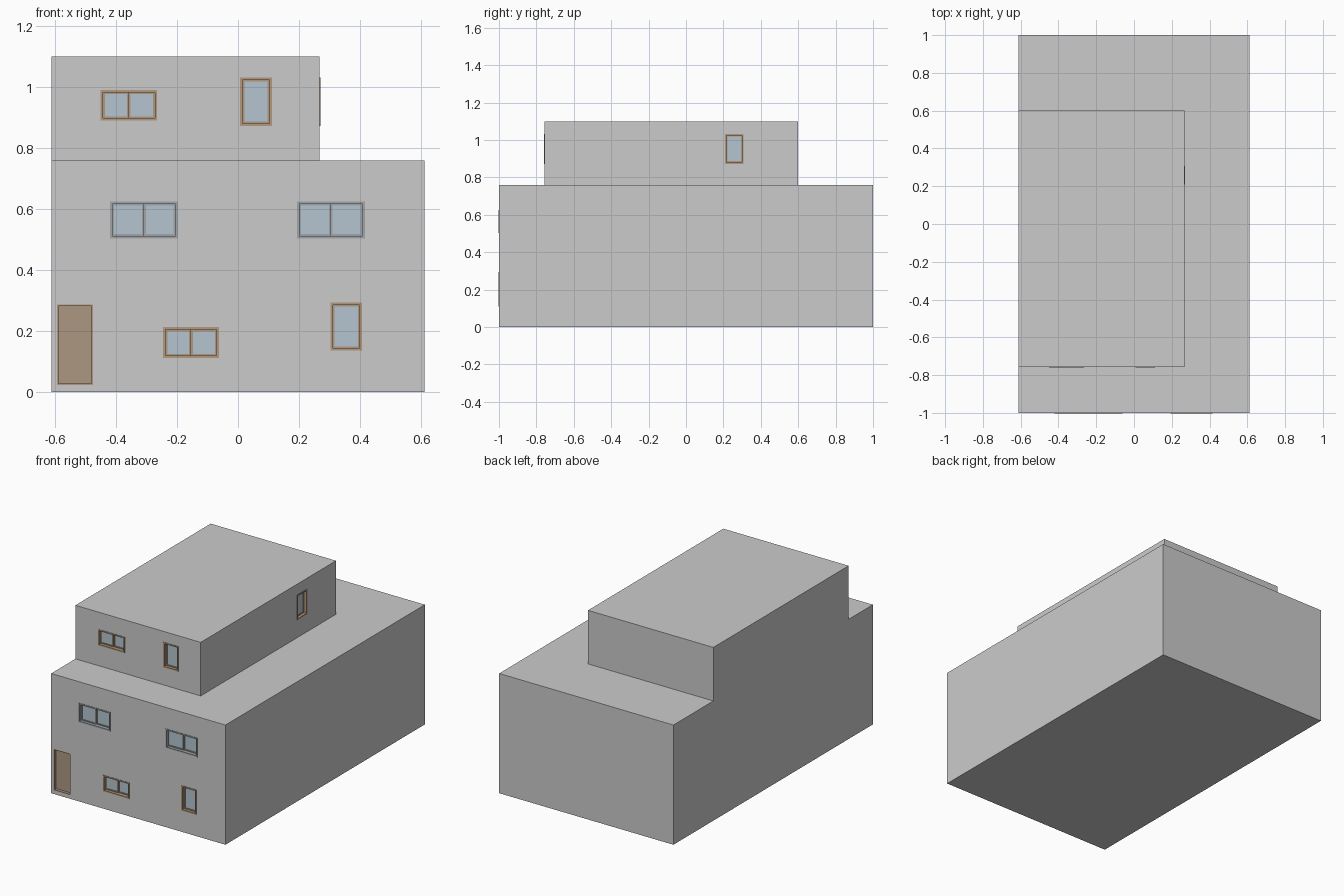
import bpy, bmesh
from mathutils import Vector

if "Cube" in bpy.data.objects:
    bpy.data.objects.remove(bpy.data.objects["Cube"])


def material(name, rgb):
    m = bpy.data.materials.new(name)
    m.diffuse_color = (*rgb, 1)
    m.use_nodes = True
    m.node_tree.nodes["Principled BSDF"].inputs["Base Color"].default_value = m.diffuse_color
    return m


WOOD = material("wood", (0.45, 0.32, 0.21))
DOOR = material("door_wood", (0.42, 0.31, 0.22))
METAL = material("grey_metal", (0.36, 0.38, 0.40))
GLASS = material("glass", (0.46, 0.56, 0.63))


def boxes(name, items, mat=None):
    """One object made of axis-aligned boxes, each (corner, corner)."""
    bm = bmesh.new()
    for a, b in items:
        a, b = Vector(a), Vector(b)
        verts = bmesh.ops.create_cube(bm, size=1)["verts"]
        size = [abs(v) for v in b - a]
        bmesh.ops.scale(bm, vec=size, verts=verts)
        bmesh.ops.translate(bm, vec=(a + b) / 2, verts=verts)
    me = bpy.data.meshes.new(name)
    bm.to_mesh(me)
    bm.free()
    if mat:
        me.materials.append(mat)
    ob = bpy.data.objects.new(name, me)
    bpy.context.collection.objects.link(ob)
    return ob


def placer(side, plane):
    """Turns wall coordinates (along, up, depth inwards) into a 3D box."""
    def place(u0, u1, z0, z1, d0, d1):
        if side == "front":
            return (u0, plane + d0, z0), (u1, plane + d1, z1)
        return (plane - d0, u0, z0), (plane - d1, u1, z1)
    return place


def ring(p, u0, u1, z0, z1, t, d0, d1):
    """Four bars around a rectangle."""
    return [p(u0, u0 + t, z0, z1, d0, d1), p(u1 - t, u1, z0, z1, d0, d1),
            p(u0 + t, u1 - t, z0, z0 + t, d0, d1),
            p(u0 + t, u1 - t, z1 - t, z1, d0, d1)]


def window(name, p, rect, panes, mat):
    u0, u1, z0, z1 = rect
    boxes(name + "_frame", ring(p, u0, u1, z0, z1, 0.008, -0.003, 0.04), mat)
    # sashes and glass sit back inside the frame
    i0, i1, j0, j1 = u0 + 0.008, u1 - 0.008, z0 + 0.008, z1 - 0.008
    w = (i1 - i0) / panes
    sash, glass = [], []
    for k in range(panes):
        a, b = i0 + k * w, i0 + (k + 1) * w
        s = 0.005 * k
        sash += ring(p, a, b, j0, j1, 0.006, 0.015 + s, 0.027 + s)
        glass.append(p(a + 0.006, b - 0.006, j0 + 0.006, j1 - 0.006,
                       0.019 + s, 0.023 + s))
    boxes(name + "_sash", sash, mat)
    boxes(name + "_glass", glass, GLASS)


def walls(name, lo, hi, openings):
    """Hollow ring of walls with openings cut through."""
    ob = boxes(name, [(lo, hi)])
    bm = bmesh.new()
    bm.from_mesh(ob.data)
    bm.normal_update()
    caps = [f for f in bm.faces if abs(f.normal.z) > 0.5]
    bmesh.ops.delete(bm, geom=caps, context="FACES_ONLY")
    bm.to_mesh(ob.data)
    bm.free()
    sol = ob.modifiers.new("thickness", "SOLIDIFY")
    sol.thickness, sol.offset, sol.use_even_offset = 0.04, -1, True
    if openings:
        cut = boxes(name + "_cutter",
                    [p(*r, -0.05, 0.1) for p, r in openings])
        cut.hide_render = True
        cut.display_type = "WIRE"
        mod = ob.modifiers.new("openings", "BOOLEAN")
        mod.operation, mod.solver, mod.object = "DIFFERENCE", "EXACT", cut


X, Y, XU, YF, YB = 0.612, 1.0, 0.268, -0.757, 0.60
low, up, side = placer("front", -Y), placer("front", YF), placer("right", XU)

# (name, wall, rectangle, panes, frame colour)
ground = [("ground_wide_window", low, (-0.246, -0.062, 0.111, 0.213), 2, WOOD),
          ("ground_tall_window", low, (0.303, 0.407, 0.136, 0.294), 1, WOOD)]
middle = [("middle_left_window", low, (-0.42, -0.197, 0.504, 0.625), 2, METAL),
          ("middle_right_window", low, (0.193, 0.416, 0.504, 0.625), 2, METAL)]
upper = [("upper_wide_window", up, (-0.451, -0.265, 0.890, 0.991), 2, WOOD),
         ("upper_tall_window", up, (0.007, 0.111, 0.873, 1.032), 1, WOOD),
         ("upper_side_window", side, (0.209, 0.308, 0.873, 1.032), 1, WOOD)]
for w in ground + middle + upper:
    window(*w)

# Door: thin frame and a recessed leaf
door = (-0.594, -0.475, 0.023, 0.287)
boxes("door_frame", ring(low, *door, 0.005, 0.0, 0.04), WOOD)
boxes("door_leaf", [low(-0.589, -0.480, 0.028, 0.282, 0.018, 0.032)], DOOR)

# Floor and roof slabs, flush with the walls
for name, z0, z1 in (("ground_slab", 0, 0.02), ("middle_slab", 0.39, 0.415),
                     ("terrace_slab", 0.735, 0.76)):
    boxes(name, [((-X, -Y, z0), (X, Y, z1))])
boxes("roof_slab", [((-X, YF, 1.08), (XU, YB, 1.10))])

# Storey walls
walls("ground_walls", (-X, -Y, 0.02), (X, Y, 0.39),
      [(w[1], w[2]) for w in ground] + [(low, door)])
walls("middle_walls", (-X, -Y, 0.415), (X, Y, 0.735),
      [(w[1], w[2]) for w in middle])
walls("upper_walls", (-X, YF, 0.76), (XU, YB, 1.08),
      [(w[1], w[2]) for w in upper])
